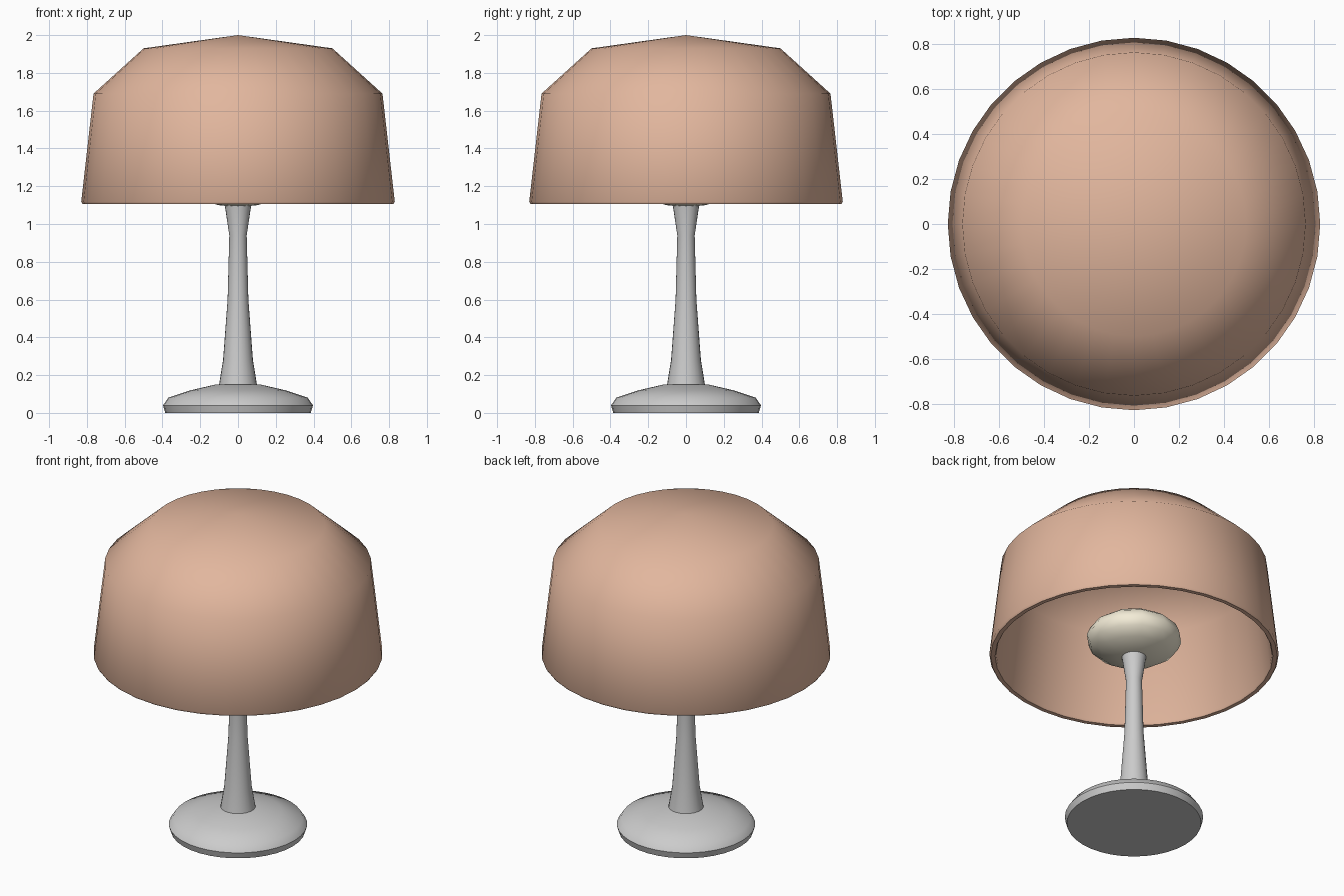
import bpy, bmesh, math

if "Cube" in bpy.data.objects:
    bpy.data.objects.remove(bpy.data.objects["Cube"])


def material(name, rgb):
    m = bpy.data.materials.new(name)
    m.diffuse_color = (*rgb, 1)
    m.use_nodes = True
    m.node_tree.nodes["Principled BSDF"].inputs["Base Color"].default_value = m.diffuse_color
    return m


def finish(name, bm, mat, sharp):
    bmesh.ops.recalc_face_normals(bm, faces=bm.faces)
    me = bpy.data.meshes.new(name)
    bm.to_mesh(me)
    bm.free()
    me.shade_smooth()
    me.set_sharp_from_angle(angle=math.radians(sharp))
    ob = bpy.data.objects.new(name, me)
    bpy.context.collection.objects.link(ob)
    if mat:
        me.materials.append(mat)
    return ob


def lathe(name, profile, segments, mat=None, sharp=50):
    """Revolve an (r, z) profile around the z axis."""
    bm = bmesh.new()
    vs = [bm.verts.new((r, 0, z)) for r, z in profile]
    es = [bm.edges.new(pair) for pair in zip(vs, vs[1:])]
    bmesh.ops.spin(bm, geom=vs + es, cent=(0, 0, 0), axis=(0, 0, 1),
                   angle=math.tau, steps=segments, use_duplicate=False)
    bmesh.ops.remove_doubles(bm, verts=bm.verts, dist=1e-4)
    return finish(name, bm, mat, sharp)


terracotta = material("terracotta", (0.76, 0.47, 0.34))
cream = material("cream", (0.9, 0.84, 0.68))
off_white = material("off_white", (0.82, 0.82, 0.79))

# Foot disc with rounded edge
lathe("base", [(0, 0), (0.385, 0), (0.397, 0.04), (0.37, 0.08),
               (0.25, 0.12), (0.12, 0.15), (0, 0.15)], 36, off_white)

# Waisted stem, flaring at both ends
lathe("stem", [(0, 0.14), (0.102, 0.14), (0.079, 0.28), (0.055, 0.6),
               (0.046, 0.94), (0.07, 1.1), (0, 1.12)], 24, off_white)

# Thin domed shade, outside then inside
lathe("shade", [(0, 2.0), (0.5, 1.93), (0.765, 1.69), (0.83, 1.118),
                (0.822, 1.105), (0.797, 1.105), (0.79, 1.118),
                (0.73, 1.67), (0.48, 1.895), (0, 1.965)], 36, terracotta)

# Flattened bulb
bm = bmesh.new()
bmesh.ops.create_uvsphere(bm, u_segments=12, v_segments=8, radius=1)
bmesh.ops.scale(bm, verts=bm.verts, vec=(0.275, 0.275, 0.13))
bmesh.ops.translate(bm, verts=bm.verts, vec=(0, 0, 1.22))
finish("bulb", bm, cream, 60)
